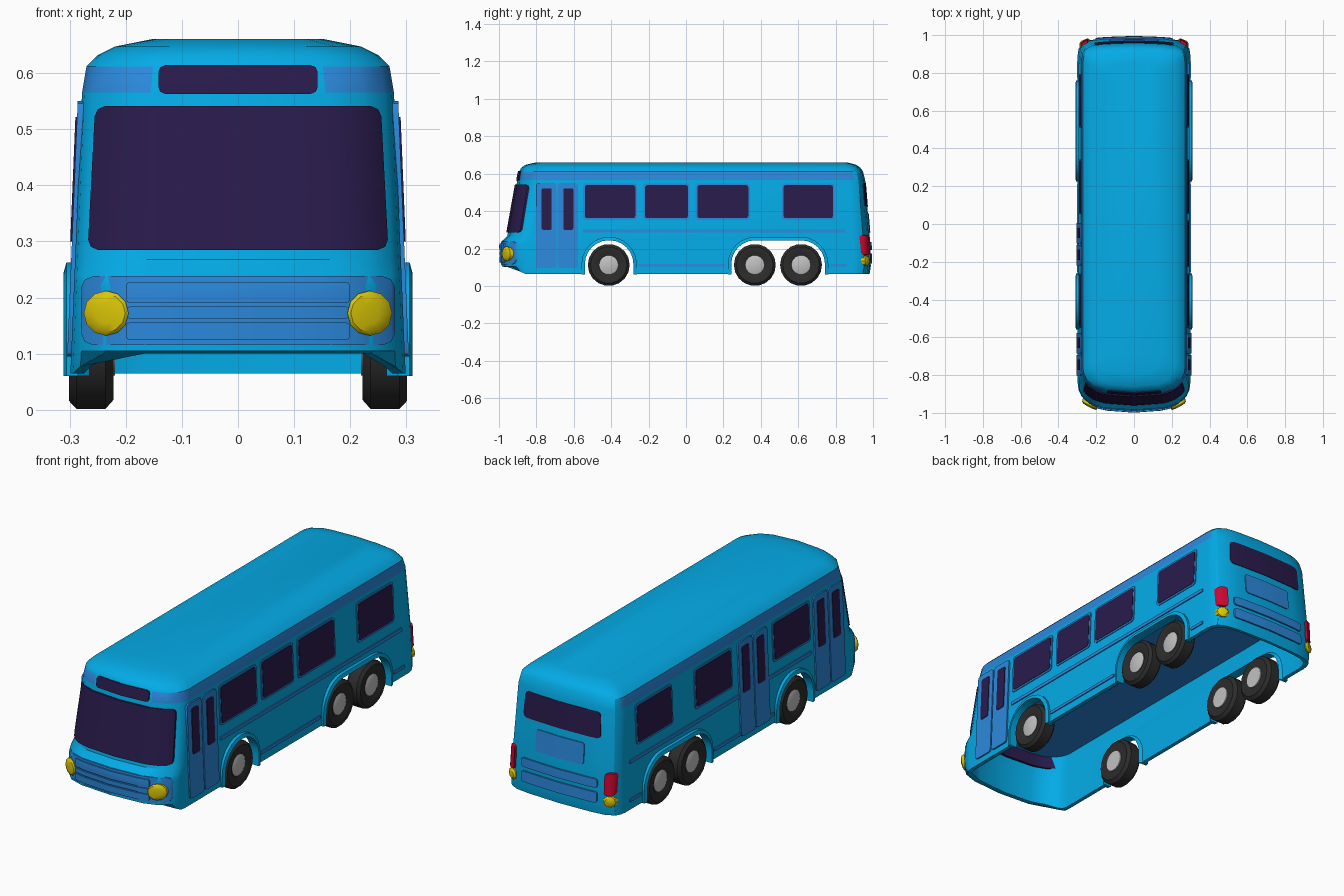
import bpy, bmesh, math

if "Cube" in bpy.data.objects:
    bpy.data.objects.remove(bpy.data.objects["Cube"])


def material(name, r, g, b):
    m = bpy.data.materials.new(name)
    m.diffuse_color = (r, g, b, 1)
    m.use_nodes = True
    m.node_tree.nodes["Principled BSDF"].inputs["Base Color"].default_value = m.diffuse_color
    return m


CYAN = material("cyan paint", .001, .41, .80)
BLUE = material("mid blue paint", .024, .25, .72)
GLASS = material("dark purple glass", .022, .011, .072)
RUBBER = material("black rubber", .025, .025, .025)
METAL = material("grey hub", .54, .54, .54)
YELLOW = material("yellow lamp", .72, .58, .002)
RED = material("red lamp", .60, .002, .03)

# Body outline: height, half width, front y, rear y
LEVELS = [(.065, .2987, -.965, .982), (.105, .297, -.985, .988), (.22, .2923, -.988, .985),
          (.24, .2914, -.984, .984), (.268, .2903, -.955, .982), (.565, .278, -.902, .958),
          (.612, .270, -.893, .946), (.632, .250, -.88, .932), (.647, .22, -.86, .912),
          (.661, .15, -.80, .86)]
# Plan curvature of the nose and tail: fraction of half width, setback
NOSE = [(0, 0), (.56, .012), (.8, .036), (.94, .078), (.985, .104), (1, .13)]
TAIL = [(0, 0), (.56, .006), (.8, .015), (.94, .036), (.985, .06), (1, .09)]


def interp(table, t):
    t = min(max(t, table[0][0]), table[-1][0])
    for a, b in zip(table, table[1:]):
        if t <= b[0]:
            k = (t - a[0]) / (b[0] - a[0])
            return [p + (q - p) * k for p, q in zip(a[1:], b[1:])]


def finish(name, verts, faces, mats, angle=35):
    bm = bmesh.new()
    vs = [bm.verts.new(v) for v in verts]
    for f in faces:
        bm.faces.new([vs[i] for i in f])
    bmesh.ops.remove_doubles(bm, verts=bm.verts, dist=1e-5)
    bmesh.ops.recalc_face_normals(bm, faces=bm.faces)
    me = bpy.data.meshes.new(name)
    bm.to_mesh(me)
    bm.free()
    for m in mats:
        me.materials.append(m)
    me.shade_smooth()
    me.set_sharp_from_angle(angle=math.radians(angle))
    ob = bpy.data.objects.new(name, me)
    bpy.context.scene.collection.objects.link(ob)
    return ob


def rings_to_faces(rings, n):
    faces = []
    for i in range(rings - 1):
        faces += [(i * n + k, i * n + (k + 1) % n, i * n + n + (k + 1) % n, i * n + n + k) for k in range(n)]
    return faces + [tuple(range(n)), tuple(range((rings - 1) * n, rings * n))]


def body_ring(z, w, yf, yb):
    half = lambda tab: [(-t, o) for t, o in tab[:0:-1]] + list(tab)
    return ([(t * w, yf + o, z) for t, o in half(NOSE)] +
            [(-t * w, yb - o, z) for t, o in half(TAIL)])


def loft(name, levels):
    rings = [body_ring(*l) for l in levels]
    return finish(name, sum(rings, []), rings_to_faces(len(rings), len(rings[0])), [CYAN, BLUE])


# Wheel arch outline over one or two axles
AXLE_Z = .112


def arch_path(r, c0, c1, foot):
    arc = lambda c, a, b: [(c + r * math.cos(math.radians(a + (b - a) * i / 6)),
                            AXLE_Z + .004 + r * math.sin(math.radians(a + (b - a) * i / 6))) for i in range(7)]
    return [(c0 - r, foot)] + arc(c0, 180, 90) + arc(c1, 90, 0) + [(c1 + r, foot)]


ARCHES = [("front", -.413, -.409), ("rear", .37, .615)]

# Body shell: each side arch is notched out, then the underside is hollowed
body = loft("bus_body", LEVELS)
cutters = []
for nm, a, b in ARCHES:
    p = arch_path(.131, a, b, -.1)
    cutters.append(finish("cutter", [(x, y, z) for x in (-.5, .5) for y, z in p],
                          rings_to_faces(2, len(p)), [CYAN, BLUE]))
cutters.append(loft("cutter", [(-.15, .279, -.955, .968), (.24, .279, -.955, .968), (.34, .273, -.925, .962)]))
for c in cutters:
    c.hide_render = True
    mod = body.modifiers.new("cut", 'BOOLEAN')
    mod.operation, mod.object, mod.solver = 'DIFFERENCE', c, 'MANIFOLD'
dg = bpy.context.evaluated_depsgraph_get()
shell = bpy.data.meshes.new_from_object(body.evaluated_get(dg))
body.modifiers.clear()
body.data = shell
for c in cutters:
    bpy.data.objects.remove(c)
for v in shell.vertices:  # the chin rises in the middle of the nose
    if v.co.z < .072 and v.co.y < -.87:
        v.co.z += .035 if v.co.y < -.905 else .012
for f in shell.polygons:  # blue cornice band and blue floor
    x, y, z = f.center
    band = .567 < z < .61 and abs(x) > .14 and y < .9
    f.material_index = 1 if band or (f.normal.z < -.9 and z > .2) else 0
shell.shade_smooth()
shell.set_sharp_from_angle(angle=math.radians(32))

# Flared arch lips
for nm, a, b in ARCHES:
    for s in (-1, 1):
        inner, outer = arch_path(.128, a, b, .06), arch_path(.146, a, b, .06)
        vs = []
        for (y, z), (yo, zo) in zip(inner, outer):
            vs += [(s * .265, y, z), (s * .311, y, z), (s * .306, yo, zo), (s * .285, yo, zo)]
        finish(nm + "_arch_lip", vs, rings_to_faces(len(inner), 4), [CYAN])


# Surface mappings used for plates that follow the body
def front(u, v, d):
    w, yf, _ = interp(LEVELS, v)
    return (u, yf + interp(NOSE, abs(u) / w)[0] - d, v)


def back(u, v, d):
    w, _, yb = interp(LEVELS, v)
    return (u, yb - interp(TAIL, abs(u) / w)[0] + d, v)


def side(s):
    return lambda u, v, d: (s * (interp(LEVELS, v)[0] + d), u, v)


def plate(name, mat, fn, u0, u1, v0, v1, d, r=.012, taper=0, nu=1, nv=3, base=-.006):
    cols = [(u0, r), (u0 + .3 * r, .3 * r), (u0 + r, 0)]
    cols += [(u0 + r + (u1 - u0 - 2 * r) * i / nu, 0) for i in range(1, nu)]
    cols += [(u1 - r, 0), (u1 - .3 * r, .3 * r), (u1, r)]
    n, m = len(cols), nv + 1
    vs = []
    for depth in (d, base):
        for u, ins in cols:
            for j in range(m):
                v = v0 + ins + (v1 - v0 - 2 * ins) * j / nv
                vs.append(fn(u * (1 - taper * (v - v0) / (v1 - v0)), v, depth))
    grid = [(i * m + j, i * m + m + j, i * m + m + j + 1, i * m + j + 1) for i in range(n - 1) for j in range(nv)]
    k = n * m
    rim = ([i * m for i in range(n)] + [(n - 1) * m + j for j in range(1, m)] +
           [i * m + nv for i in range(n - 2, -1, -1)] + list(range(nv - 1, 0, -1)))
    walls = [(a, b, b + k, a + k) for a, b in zip(rim, rim[1:] + rim[:1])]
    return finish(name, vs, grid + [tuple(i + k for i in q) for q in grid] + walls, [mat])


def lathe(name, mat, profile, place, segs):
    vs = [place(a, r * math.cos(2 * math.pi * i / segs), r * math.sin(2 * math.pi * i / segs))
          for a, r in profile for i in range(segs)]
    return finish(name, vs, rings_to_faces(len(profile), segs), [mat])


# Front: windscreen (seen from inside too), destination panel, bumper, grille bars
plate("windscreen", GLASS, front, -.268, .268, .285, .541, .009, .018, .05, 14, 3, -.023)
plate("destination_panel", GLASS, front, -.142, .142, .563, .614, .006, .012, 0, 6)
plate("front_bumper", BLUE, front, -.28, .28, .115, .238, .005, .022, 0, 14)
for z0, z1 in ((.19, .228), (.162, .184), (.124, .156)):
    plate("grille_bar", BLUE, front, -.2, .2, z0, z1, .011, .008, 0, 8)

# Rear: window, plate panel, bumper bars
plate("rear_window", GLASS, back, -.21, .21, .425, .55, .003, .018, .03, 8)
plate("rear_panel", BLUE, back, -.13, .13, .285, .388, .005, .012, 0, 4)
for z0, z1 in ((.192, .235), (.12, .172)):
    plate("rear_bar", BLUE, back, -.205, .205, z0, z1, .008, .012, 0, 8)

for s in (-1, 1):
    # Lamps, headlights raked back to follow the nose
    lathe("headlight", YELLOW, [(-.935, .034), (-.960, .04), (-.967, .034), (-.970, .018)],
          lambda a, c, q: (s * .235 + c, a + .5 * s * c, .172 + q), 12)
    lo, hi = sorted((s * .243, s * .284))
    plate("tail_lamp", RED, back, lo, hi, .165, .272, .016, .012, 0, 3)
    lathe("turn_lamp", YELLOW, [(.945, .027), (.968, .027), (.976, .016)],
          lambda a, c, q: (s * .262 + c, a - .4 * s * c, .134 + q), 10)

    # Side windows and folding doors; the left side has a second door
    wall = side(s)
    windows = [(-.55, -.262), (.052, .342), (.512, .795)]
    doors = [-.802]
    if s > 0:
        windows.append((-.228, .02))
    else:
        doors.append(-.22)
    for a, b in windows:
        plate("window_frame", BLUE, wall, a, b, .353, .548, .004, .014)
        plate("window_glass", GLASS, wall, a + .009, b - .009, .362, .539, .006, .012)
    for y in doors:
        for a in (y, y + .116):
            plate("door_leaf", BLUE, wall, a, a + .109, .095, .55, .007, .014, 0, 1, 6)
            plate("door_glass", GLASS, wall, a + .03, a + .084, .30, .522, .010, .008)

    # Trim strips
    plate("waist_strip", BLUE, wall, -.552, .85, .285, .302, .005, .003)
    plate("skirt_strip", BLUE, wall, -.255, .21, .103, .118, .005, .003)
    plate("skirt_strip_rear", BLUE, wall, .775, .86, .103, .118, .005, .003)

    # Wheels
    for y in (-.413, .368, .615):
        at = lambda a, c, q: (s * a, y + c, AXLE_Z + q)
        lathe("tyre", RUBBER, [(.225, .05), (.222, .096), (.236, .112), (.288, .112), (.301, .098),
                               (.301, .066), (.290, .05)], at, 18)
        lathe("hub", METAL, [(.219, .052), (.293, .052), (.296, .046)], at, 14)
